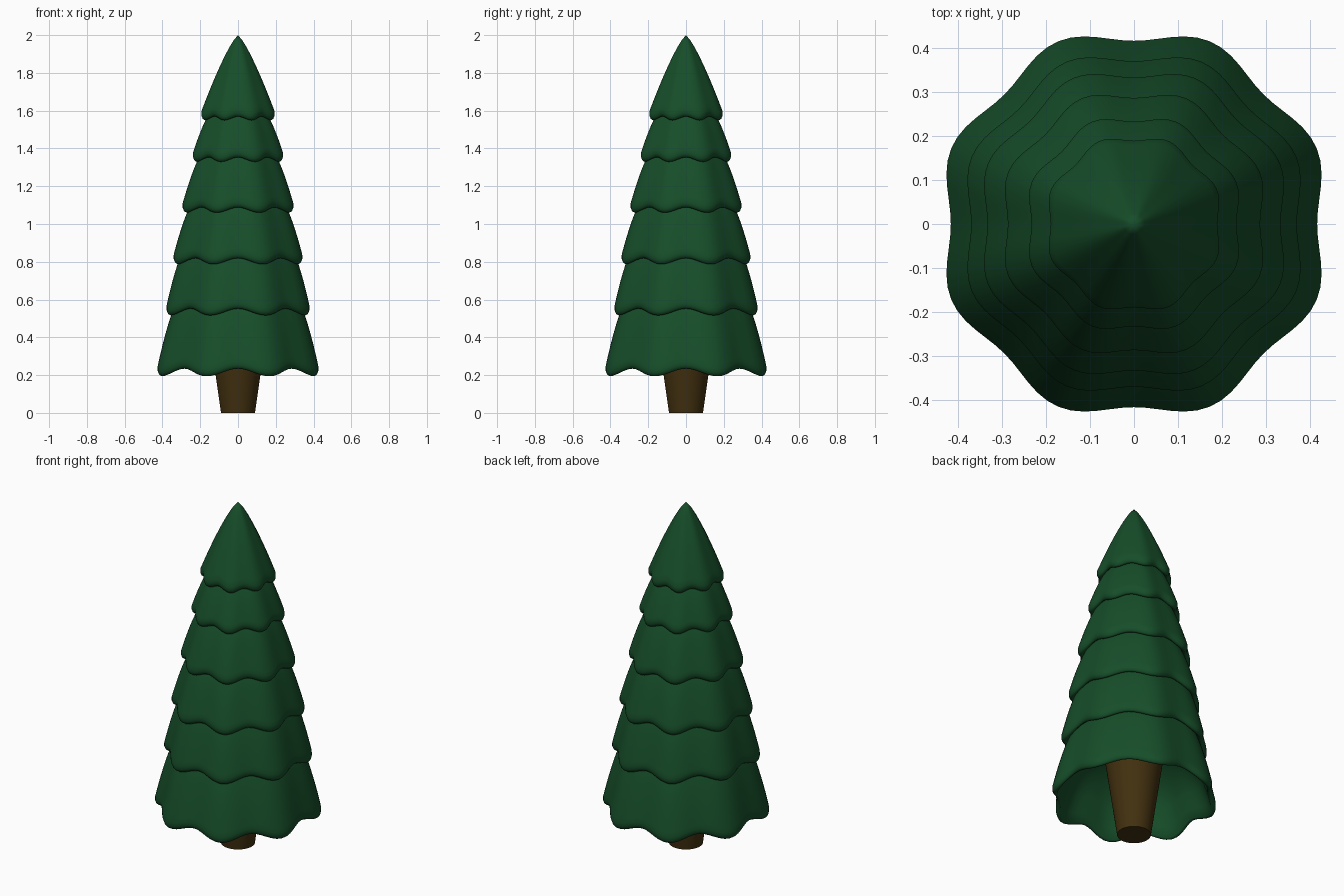
import bpy, bmesh, math

if "Cube" in bpy.data.objects:
    bpy.data.objects.remove(bpy.data.objects["Cube"])

SEG = 96


def material(name, rgb):
    m = bpy.data.materials.new(name)
    m.diffuse_color = (*rgb, 1)
    m.use_nodes = True
    m.node_tree.nodes["Principled BSDF"].inputs["Base Color"].default_value = m.diffuse_color
    return m


def lathe(name, rows, mat, angle, wave=0.0):
    """Revolve rows of (radius, z, lobe weight, hem weight) with eight scallops."""
    bm = bmesh.new()
    rings = []
    for r, z, lobe, hem in rows:
        if r == 0:
            rings.append([bm.verts.new((0, 0, z))] * SEG)
            continue
        ring = []
        for i in range(SEG):
            a = 2 * math.pi * i / SEG
            c = -math.cos(8 * a)
            rr = r * (1 - 0.037 * lobe * (1 - c))
            ring.append(bm.verts.new((rr * math.cos(a), rr * math.sin(a), z - wave * hem * c)))
        rings.append(ring)
    for lo, hi in zip(rings, rings[1:]):
        for i in range(SEG):
            j = (i + 1) % SEG
            vs = list(dict.fromkeys((lo[i], hi[i], hi[j], lo[j])))
            bm.faces.new(vs)
    bmesh.ops.recalc_face_normals(bm, faces=bm.faces)
    me = bpy.data.meshes.new(name)
    bm.to_mesh(me)
    bm.free()
    ob = bpy.data.objects.new(name, me)
    bpy.context.collection.objects.link(ob)
    me.materials.append(mat)
    bpy.context.view_layer.objects.active = ob
    ob.select_set(True)
    bpy.ops.object.shade_smooth_by_angle(angle=math.radians(angle))
    ob.select_set(False)
    return ob


green = material("foliage", (0.008, 0.075, 0.022))
brown = material("bark", (0.055, 0.03, 0.005))

# Foliage tiers: top radius, top z, hem radius, middle height of hem, scallop height
tiers = [
    (0.325, 0.60, 0.449, 0.214, 0.020),
    (0.295, 0.86, 0.399, 0.534, 0.018),
    (0.238, 1.13, 0.359, 0.803, 0.016),
    (0.180, 1.40, 0.309, 1.074, 0.014),
    (0.135, 1.61, 0.251, 1.341, 0.012),
    (0.000, 2.00, 0.204, 1.559, 0.010),
]
for n, (rt, zt, rb, zb, wave) in enumerate(tiers):
    rows = []
    zmax = zb + 0.04
    power = 0.8 if rt == 0 else 0.72
    for k in range(15):
        f = k / 14
        r = rt + (rb - rt) * f ** power
        rows.append((r, zt + (zmax - zt) * f, 0.5 + 0.5 * f, f ** 2))
    # Rounded hem
    rows += [(rb, zb + 0.02, 1, 1), (rb - 0.006, zb + 0.006, 1, 1),
             (rb - 0.016, zb, 1, 1), (rb - 0.027, zb + 0.007, 1, 1)]
    # Inside of the skirt, closed against the trunk or the tier below
    if n == 0:
        rows += [(rb - 0.045, zb + 0.06, 1, 0.8), (rb - 0.08, zb + 0.15, 0.8, 0.5),
                 (rb - 0.14, zb + 0.26, 0.6, 0.2), (0.12, zb + 0.33, 0, 0)]
    else:
        rows += [(rb - 0.05, zb + 0.03, 1, 1)]
    lathe(f"foliage_tier_{n + 1}", rows, green, 80, wave)

# Trunk, flaring upward into the foliage
lathe("trunk", [(0, 0, 0, 0), (0.09, 0, 0, 0), (0.168, 0.55, 0, 0), (0, 0.55, 0, 0)], brown, 40)
